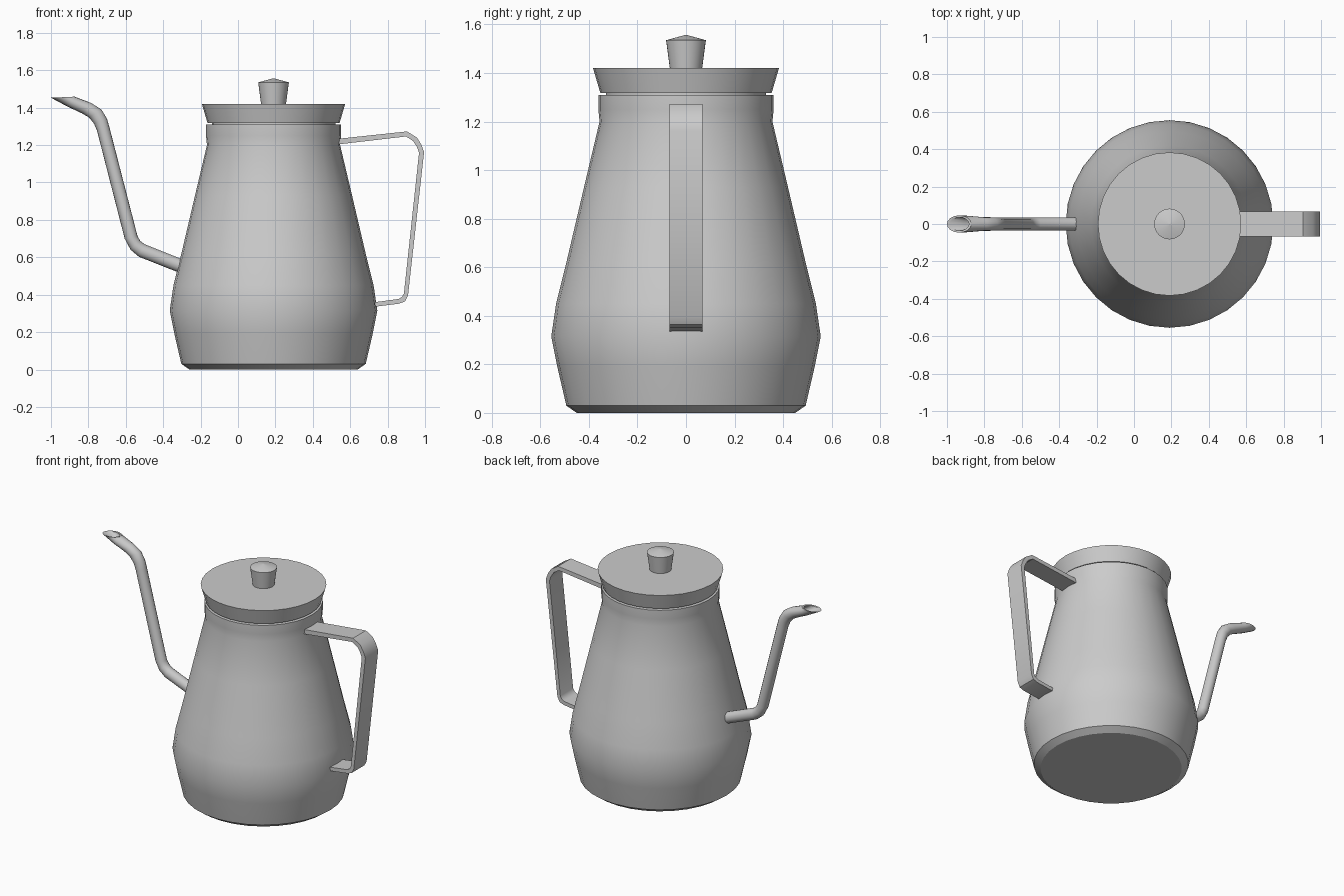
import bpy, bmesh
from math import sin, cos, tau

CX = 0.19  # axis of the pot


def finish(name, bm, angle=0.6):
    bmesh.ops.recalc_face_normals(bm, faces=bm.faces)
    mesh = bpy.data.meshes.new(name)
    bm.to_mesh(mesh)
    bm.free()
    ob = bpy.data.objects.new(name, mesh)
    bpy.context.collection.objects.link(ob)
    bpy.ops.object.select_all(action='DESELECT')
    ob.select_set(True)
    bpy.context.view_layer.objects.active = ob
    bpy.ops.object.shade_smooth_by_angle(angle=angle)
    return ob


def loft(bm, rings):
    """Skin consecutive point rings and cap both ends."""
    rows = [[bm.verts.new(p) for p in r] for r in rings]
    n = len(rows[0])
    for a, b in zip(rows, rows[1:]):
        for i in range(n):
            j = (i + 1) % n
            bm.faces.new((a[i], a[j], b[j], b[i]))
    bm.faces.new(rows[0])
    bm.faces.new(rows[-1])


def lathe(name, profile, sides=32, angle=0.6):
    bm = bmesh.new()
    loft(bm, [[(CX + r * cos(tau * i / sides), r * sin(tau * i / sides), z)
               for i in range(sides)] for r, z in profile])
    return finish(name, bm, angle)


# Body with chamfered base, collar and recessed neck under the lid
lathe("body", [(0.45, 0), (0.493, 0.03), (0.53, 0.19), (0.555, 0.315), (0.535, 0.45),
               (0.495, 0.61), (0.42, 0.93), (0.356, 1.2), (0.361, 1.25),
               (0.361, 1.31), (0.335, 1.31), (0.335, 1.29)])

# Lid with a plug reaching into the neck
lathe("lid", [(0.33, 1.25), (0.33, 1.318), (0.353, 1.318), (0.383, 1.42)])

# Knob with a shallow conical top
lathe("lid_knob", [(0.066, 1.415), (0.082, 1.535), (0.002, 1.557)], angle=0.35)

# Spout: upper edge x, z / lower edge x, z / half width
SPOUT = [
    (-0.27, 0.578, -0.29, 0.508, 0.036),
    (-0.50, 0.67, -0.53, 0.603, 0.036),
    (-0.523, 0.688, -0.574, 0.64, 0.036),
    (-0.537, 0.712, -0.606, 0.70, 0.036),
    (-0.686, 1.29, -0.754, 1.278, 0.036),
    (-0.70, 1.34, -0.77, 1.315, 0.036),
    (-0.73, 1.39, -0.797, 1.348, 0.036),
    (-0.785, 1.425, -0.835, 1.37, 0.037),
    (-0.872, 1.458, -0.91, 1.405, 0.044),
    (-0.87, 1.459, -1.0, 1.453, 0.046),
    # hollow mouth
    (-0.882, 1.457, -0.985, 1.452, 0.036),
    (-0.86, 1.44, -0.90, 1.41, 0.032),
    (-0.79, 1.415, -0.83, 1.38, 0.028),
]
bm = bmesh.new()
rings = []
for ux, uz, lx, lz, w in SPOUT:
    mx, mz, hx, hz = (ux + lx) / 2, (uz + lz) / 2, (ux - lx) / 2, (uz - lz) / 2
    rings.append([(mx + hx * cos(t), w * sin(t), mz + hz * cos(t))
                  for t in (tau * i / 16 for i in range(16))])
loft(bm, rings)
finish("spout", bm)

# Handle: flat bent strip, outer and inner edge of each bend
OUTER = [(0.53, 1.233), (0.904, 1.273), (0.957, 1.24), (0.979, 1.205), (0.995, 1.163),
         (0.909, 0.396), (0.893, 0.364), (0.861, 0.352), (0.71, 0.333)]
INNER = [(0.53, 1.203), (0.898, 1.246), (0.936, 1.222), (0.955, 1.193), (0.968, 1.16),
         (0.887, 0.406), (0.876, 0.387), (0.858, 0.377), (0.71, 0.357)]
W = 0.068
bm = bmesh.new()
loft(bm, [[(ox, -W, oz), (ox, W, oz), (ix, W, iz), (ix, -W, iz)]
          for (ox, oz), (ix, iz) in zip(OUTER, INNER)])
finish("handle", bm)
